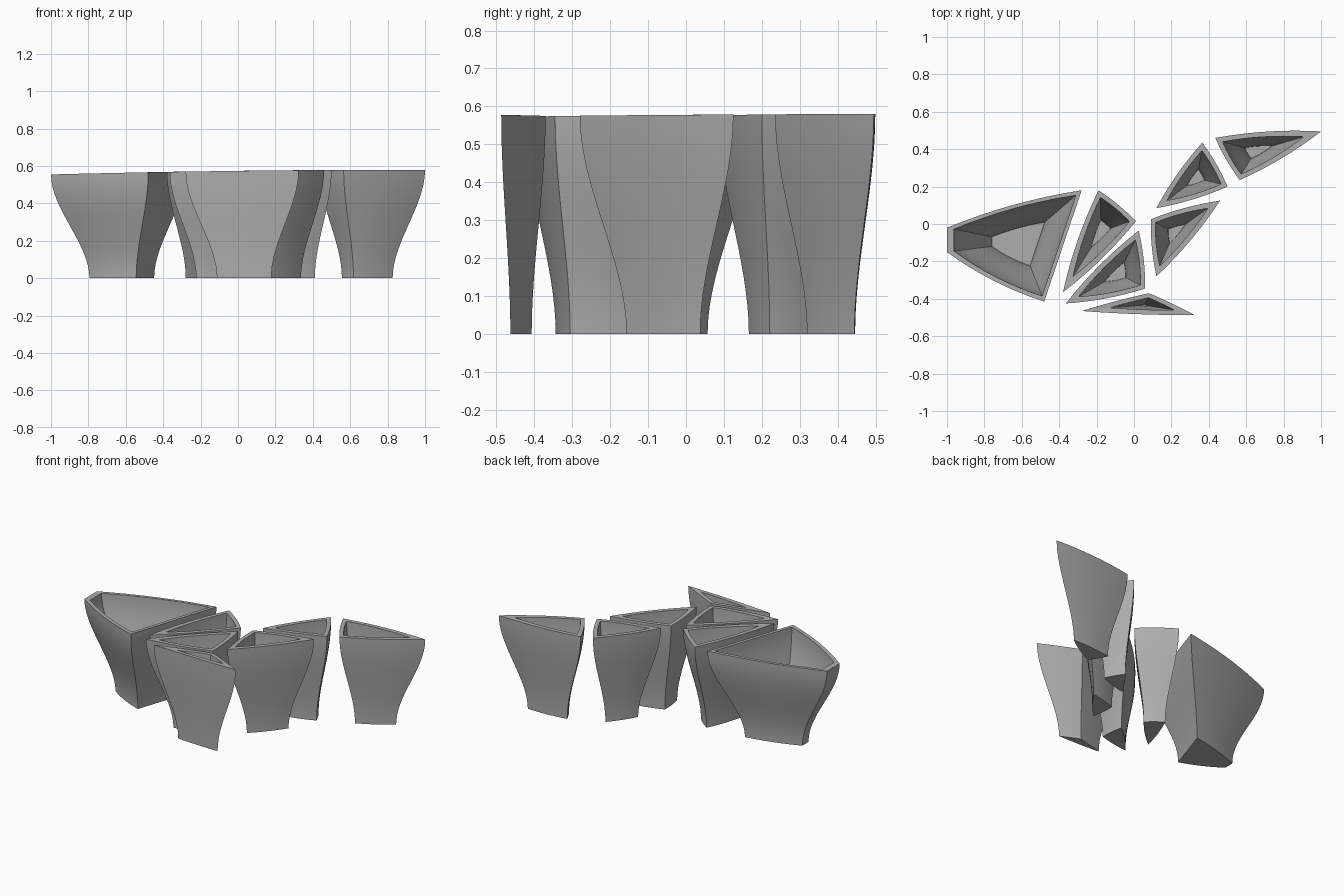
import bpy, bmesh
from mathutils import Vector

if "Cube" in bpy.data.objects:
    bpy.data.objects.remove(bpy.data.objects["Cube"])

# One plain grey for everything
grey = bpy.data.materials.new("plain_grey")
grey.use_nodes = True
colour = (0.42, 0.42, 0.42, 1)
grey.diffuse_color = colour
grey.node_tree.nodes["Principled BSDF"].inputs["Base Color"].default_value = colour

WALL, FLOOR, FOOT = 0.023, 0.03, 0.48   # wall thickness, floor height, foot scale
STEPS, SEGS = 16, 8


def bowed_outline(corners, bows):
    """Counter-clockwise corners joined by edges that bulge outward."""
    pts = []
    for i, a in enumerate(corners):
        b = corners[(i + 1) % len(corners)]
        d = b - a
        out = Vector((d.y, -d.x)) * bows[i]
        for s in range(SEGS):
            t = s / SEGS
            pts.append(a + d * t + out * 4 * t * (1 - t))
    return pts


def rim_height(p):
    return 0.574 + 0.0125 * p.x - 0.0065 * p.x ** 2


def flare(t):
    """Scale of the cross-section from foot (t=0) to rim (t=1)."""
    return FOOT + (1 - FOOT) * t * t * (3 - 2 * t)


def pot(name, corners, bows, centre=None):
    corners = [Vector(c) for c in corners]
    n = len(corners)
    area = sum(a.cross(b) for a, b in zip(corners, corners[1:] + corners[:1])) / 2
    if area < 0:
        corners.reverse()
        area = -area
    if centre:
        c = inc = Vector(centre)
        inset = 0.095
    else:
        # Triangle: centroid drives the flare, incentre drives the wall
        c = sum(corners, Vector((0, 0))) / n
        sides = [(corners[i - 1] - corners[(i + 1) % n]).length for i in range(n)]
        inc = sum((p * s for p, s in zip(corners, sides)), Vector((0, 0))) / sum(sides)
        inset = WALL * sum(sides) / (2 * area)
    outline = bowed_outline(corners, bows)

    bm = bmesh.new()
    rings = []
    for i in range(STEPS + 1):                 # outside, going up
        t = i / STEPS
        k = flare(t)
        rings.append([bm.verts.new((*(c + (p - c) * k), t * rim_height(p)))
                      for p in outline])
    for i in range(STEPS, -1, -1):             # inside, going down
        ring = []
        for p in outline:
            top = rim_height(p)
            z = FLOOR + (top - FLOOR) * i / STEPS
            k = flare(z / top)
            q = c + (inc - c) * k + (p - inc) * max(k - inset, 0.01)
            ring.append(bm.verts.new((*q, z)))
        rings.append(ring)
    m = len(outline)
    for lo, hi in zip(rings, rings[1:]):
        for j in range(m):
            k = (j + 1) % m
            bm.faces.new((lo[j], lo[k], hi[k], hi[j]))
    bm.faces.new(rings[0][::-1])
    bm.faces.new(rings[-1])
    bmesh.ops.recalc_face_normals(bm, faces=bm.faces)

    mesh = bpy.data.meshes.new(name)
    bm.to_mesh(mesh)
    bm.free()
    mesh.materials.append(grey)
    obj = bpy.data.objects.new(name, mesh)
    bpy.context.collection.objects.link(obj)
    return obj


SOFT = (0.03, 0.03, 0.03)
pots = [
    # Large four-sided pot: flat right and left ends, bowed long sides
    pot("large_pot", [(-1, -.15), (-.48, -.415), (-.28, .18), (-1, -.02)],
        (0.04, 0, 0.03, 0), centre=(-.604, -.10)),
    # Six three-sided pots
    pot("middle_left_pot", [(-.19, .18), (-.38, -.365), (.01, .015)], SOFT),
    pot("middle_front_pot", [(.025, -.035), (-.365, -.425), (.06, -.345)], SOFT),
    pot("front_sliver_pot", [(-.28, -.465), (.325, -.487), (.08, -.37)], (0.01, 0.01, 0.01)),
    pot("middle_right_pot", [(.09, .025), (.12, -.28), (.46, .125)], SOFT),
    pot("back_middle_pot", [(.365, .435), (.12, .085), (.50, .20)], SOFT),
    pot("back_right_pot", [(1, .495), (.435, .46), (.565, .235)], SOFT),
]

# Smooth walls with crisp corners and rims
bpy.ops.object.select_all(action='DESELECT')
for obj in pots:
    obj.select_set(True)
bpy.context.view_layer.objects.active = pots[0]
bpy.ops.object.shade_smooth_by_angle(angle=0.52)
